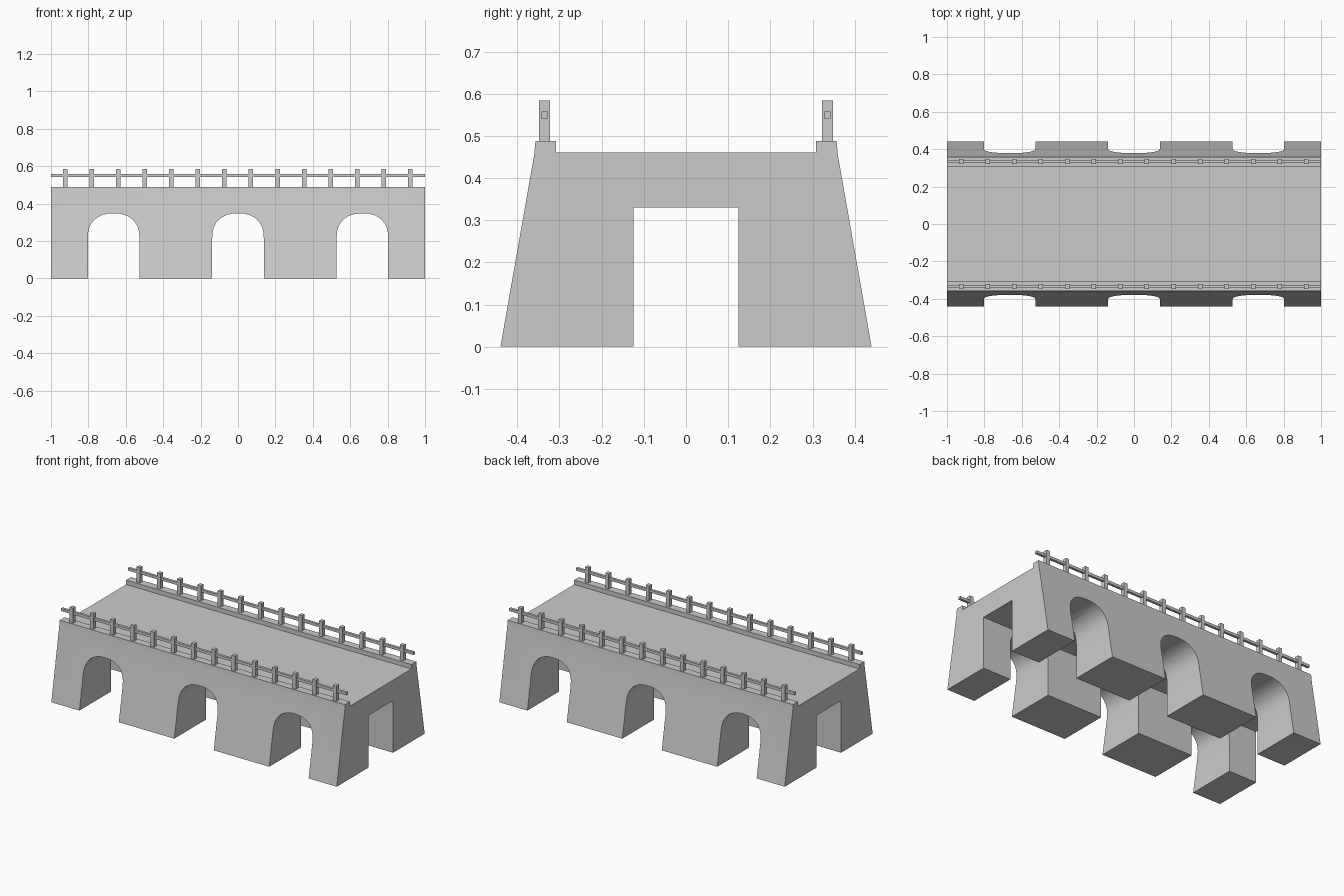
import bpy
import math

old = bpy.data.objects.get("Cube")
if old:
    bpy.data.objects.remove(old, do_unlink=True)

stone = bpy.data.materials.new("light grey stone")
stone.use_nodes = True
grey = (0.6, 0.6, 0.6, 1)
stone.diffuse_color = grey
stone.node_tree.nodes["Principled BSDF"].inputs["Base Color"].default_value = grey


def prism(name, outline, axis, start, end):
    """Extrude a 2D outline along x (outline is y, z) or y (outline is x, z)."""
    n = len(outline)
    verts = [(d, a, b) if axis == "x" else (a, d, b)
             for d in (start, end) for a, b in outline]
    faces = [tuple(range(n))[::-1], tuple(range(n, 2 * n))]
    faces += [(i, (i + 1) % n, (i + 1) % n + n, i + n) for i in range(n)]
    if axis == "y":
        faces = [f[::-1] for f in faces]
    mesh = bpy.data.meshes.new(name)
    mesh.from_pydata(verts, [], faces)
    mesh.materials.append(stone)
    obj = bpy.data.objects.new(name, mesh)
    bpy.context.collection.objects.link(obj)
    return obj


def bar(name, x, y, z, width, depth, height):
    """Box standing on z."""
    h = depth / 2
    return prism(name, [(y - h, z), (y + h, z), (y + h, z + height), (y - h, z + height)],
                 "x", x - width / 2, x + width / 2)


def cut(target, cutter):
    cutter.hide_render = True
    mod = target.modifiers.new("cut", "BOOLEAN")
    mod.operation = "DIFFERENCE"
    mod.solver = "EXACT"
    mod.object = cutter
    bpy.context.view_layer.objects.active = target
    bpy.ops.object.modifier_apply(modifier=mod.name)
    bpy.data.objects.remove(cutter, do_unlink=True)


# Bridge body: tapered section with a kerb on each side of the deck
half = [(0.44, 0), (0.36, 0.455), (0.357, 0.488), (0.308, 0.488), (0.308, 0.46)]
section = half + [(-y, z) for y, z in reversed(half)]
body = prism("bridge_body", section, "x", -1, 1)

# Lengthwise passage with a flat ceiling
cut(body, bar("passage_cutter", 0, 0, -0.1, 2.2, 0.248, 0.43))

# Three arches through both sides
HALF_SPAN, SPRING, RISE, STEPS = 0.138, 0.215, 0.133, 16
for centre in (-0.665, 0, 0.665):
    arch = [(centre - HALF_SPAN, -0.1), (centre + HALF_SPAN, -0.1)]
    for i in range(STEPS + 1):
        t = math.pi * i / STEPS
        c, s = math.cos(t), max(math.sin(t), 0)
        arch.append((centre + HALF_SPAN * math.copysign(abs(c) ** 0.85, c),
                     SPRING + RISE * s ** 0.85))
    cut(body, prism("arch_cutter", arch, "y", -0.6, 0.6))

bpy.ops.object.select_all(action="DESELECT")
body.select_set(True)
bpy.context.view_layer.objects.active = body
bpy.ops.object.shade_smooth_by_angle(angle=math.radians(30))

# Railings
POSTS = 14
for side, y in (("front", -0.335), ("back", 0.335)):
    bar(side + "_rail", 0, y, 0.541, 2, 0.016, 0.017)
    for i in range(POSTS):
        x = -0.924 + 1.845 * i / (POSTS - 1)
        bar(f"{side}_post_{i + 1}", x, y, 0.48, 0.024, 0.026, 0.104)
